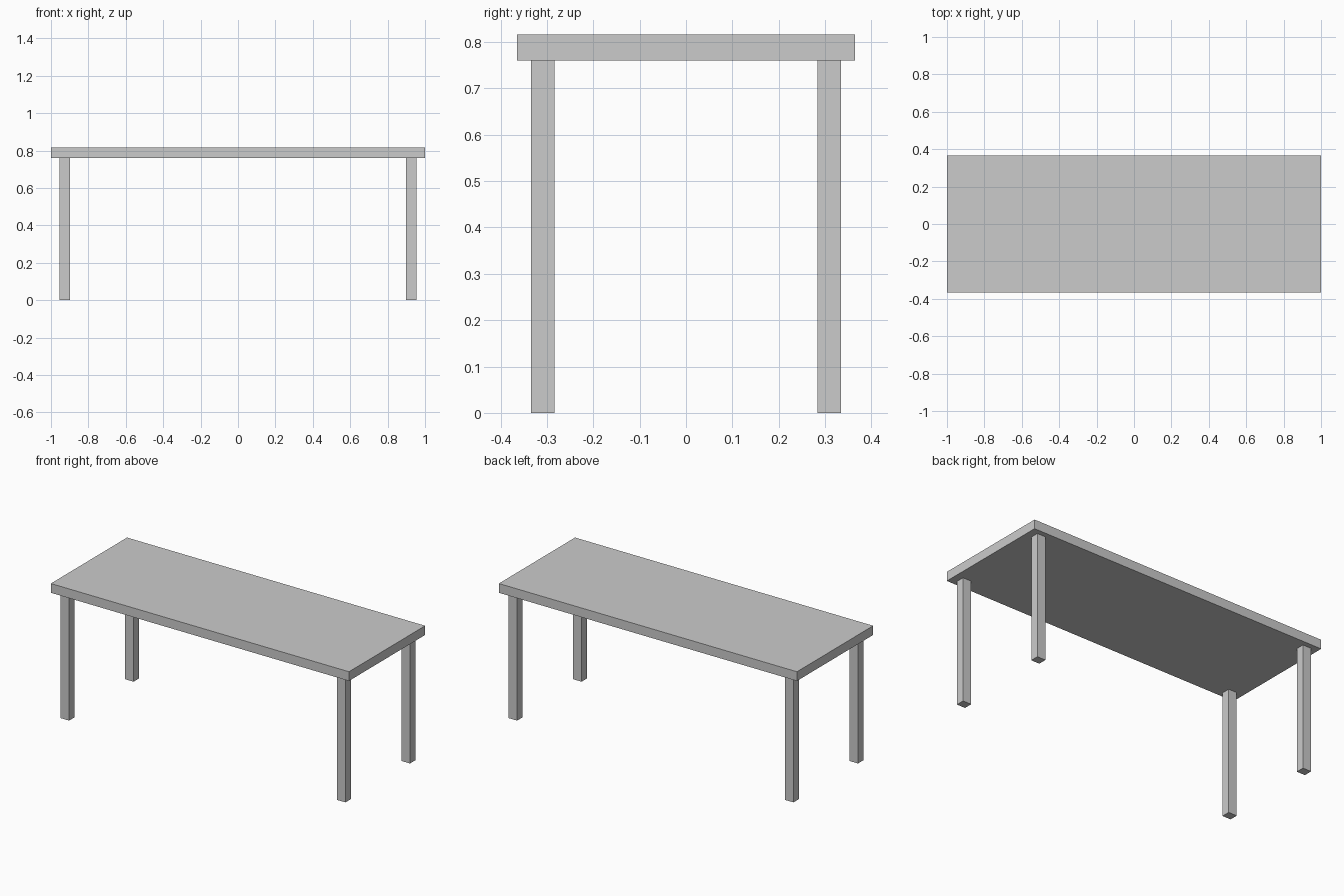
import bpy

if "Cube" in bpy.data.objects:
    bpy.data.objects.remove(bpy.data.objects["Cube"])


def box(name, center, size):
    bpy.ops.mesh.primitive_cube_add(size=1, location=center)
    ob = bpy.context.object
    ob.name = name
    ob.scale = size
    bpy.ops.object.transform_apply(location=False, rotation=False, scale=True)
    return ob


TOP_Z, UNDER_Z = 0.816, 0.76

# Tabletop slab
box("tabletop", (0, 0, (TOP_Z + UNDER_Z) / 2), (2.0, 0.73, TOP_Z - UNDER_Z))

# Four straight legs, one near each corner
for y_name, sy in (("front", -1), ("back", 1)):
    for x_name, sx in (("left", -1), ("right", 1)):
        box(f"{y_name}_{x_name}_leg",
            (sx * 0.927, sy * 0.309, UNDER_Z / 2),
            (0.056, 0.051, UNDER_Z))
